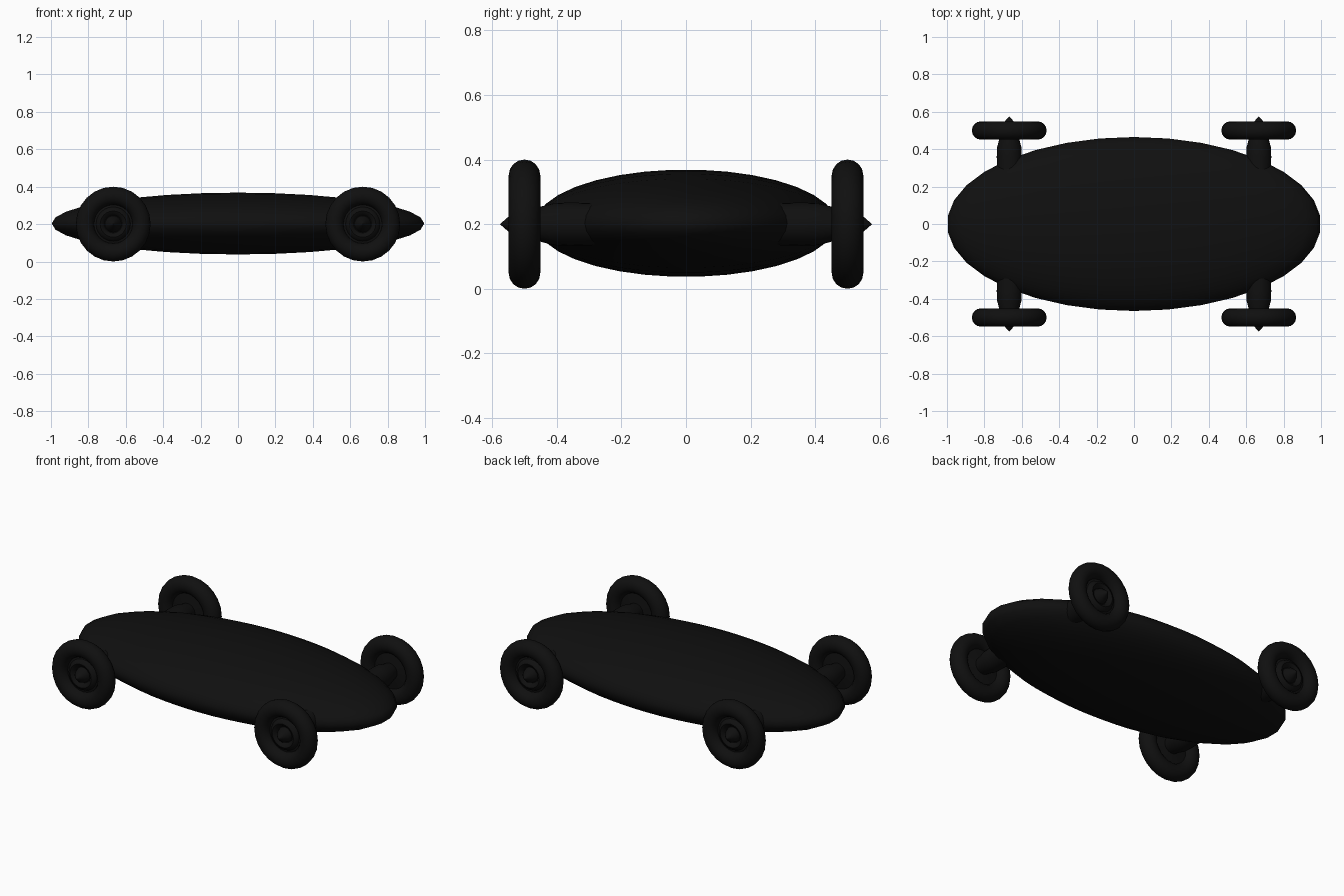
import bpy
import math
from mathutils import Matrix

cube = bpy.data.objects.get("Cube")
if cube:
    bpy.data.objects.remove(cube, do_unlink=True)

# One near-black colour for everything
black = bpy.data.materials.new("soft_black")
black.use_nodes = True
COLOUR = (0.005, 0.005, 0.005, 1)
black.diffuse_color = COLOUR
black.node_tree.nodes["Principled BSDF"].inputs["Base Color"].default_value = COLOUR


def finish(name):
    ob = bpy.context.object
    ob.name = name
    ob.data.materials.append(black)
    bpy.ops.object.shade_smooth_by_angle(angle=math.radians(40))
    return ob


def lathe(name, profile, x, side, sides=24):
    """Turn (radius, distance from centre line) points round a wheel axis."""
    verts, faces = [], []
    for r, d in profile:
        for i in range(sides):
            a = math.tau * i / sides
            verts.append((x + r * math.cos(a), side * d, AXLE_Z + r * math.sin(a)))
    for k in range(len(profile) - 1):
        for i in range(sides):
            j = (i + 1) % sides
            face = (k * sides + i, k * sides + j, (k + 1) * sides + j, (k + 1) * sides + i)
            faces.append(face if side > 0 else face[::-1])
    mesh = bpy.data.meshes.new(name)
    mesh.from_pydata(verts, [], faces)
    ob = bpy.data.objects.new(name, mesh)
    bpy.context.collection.objects.link(ob)
    bpy.ops.object.select_all(action='DESELECT')
    ob.select_set(True)
    bpy.context.view_layer.objects.active = ob
    return finish(name)


AXLE_Z = 0.2
WHEEL_X, WHEEL_Y = 0.667, 0.5

# Flattened egg-shaped body with its poles at front and back
bpy.ops.mesh.primitive_uv_sphere_add(segments=32, ring_count=17, radius=1)
body = finish("body")
body.data.transform(Matrix.Rotation(math.pi / 2, 4, 'X'))
body.data.transform(Matrix.Diagonal((1, 0.465, 0.166, 1)))
body.location.z = 0.203

# Axle stub, dished hub with a raised ring, and pointed cap
axle = [(0.063, 0.2), (0.067, 0.36), (0.065, 0.41), (0.053, 0.455), (0.045, 0.5)]
hub = [(0.0, 0.47), (0.105, 0.485), (0.105, 0.505), (0.092, 0.508),
       (0.085, 0.522), (0.07, 0.53), (0.055, 0.522), (0.047, 0.508), (0.04, 0.508)]
cap = [(0.045, 0.505), (0.036, 0.535), (0.0, 0.576)]

for side, end in ((-1, "front"), (1, "back")):
    for x, hand in ((-WHEEL_X, "right"), (WHEEL_X, "left")):
        label = end + "_" + hand
        bpy.ops.mesh.primitive_torus_add(
            major_segments=24, minor_segments=16, major_radius=0.151, minor_radius=0.049,
            location=(x, side * WHEEL_Y, AXLE_Z), rotation=(math.pi / 2, 0, 0))
        finish(label + "_tyre")
        for part, profile in (("axle", axle), ("hub", hub), ("hub_cap", cap)):
            lathe(label + "_" + part, profile, x, side)
